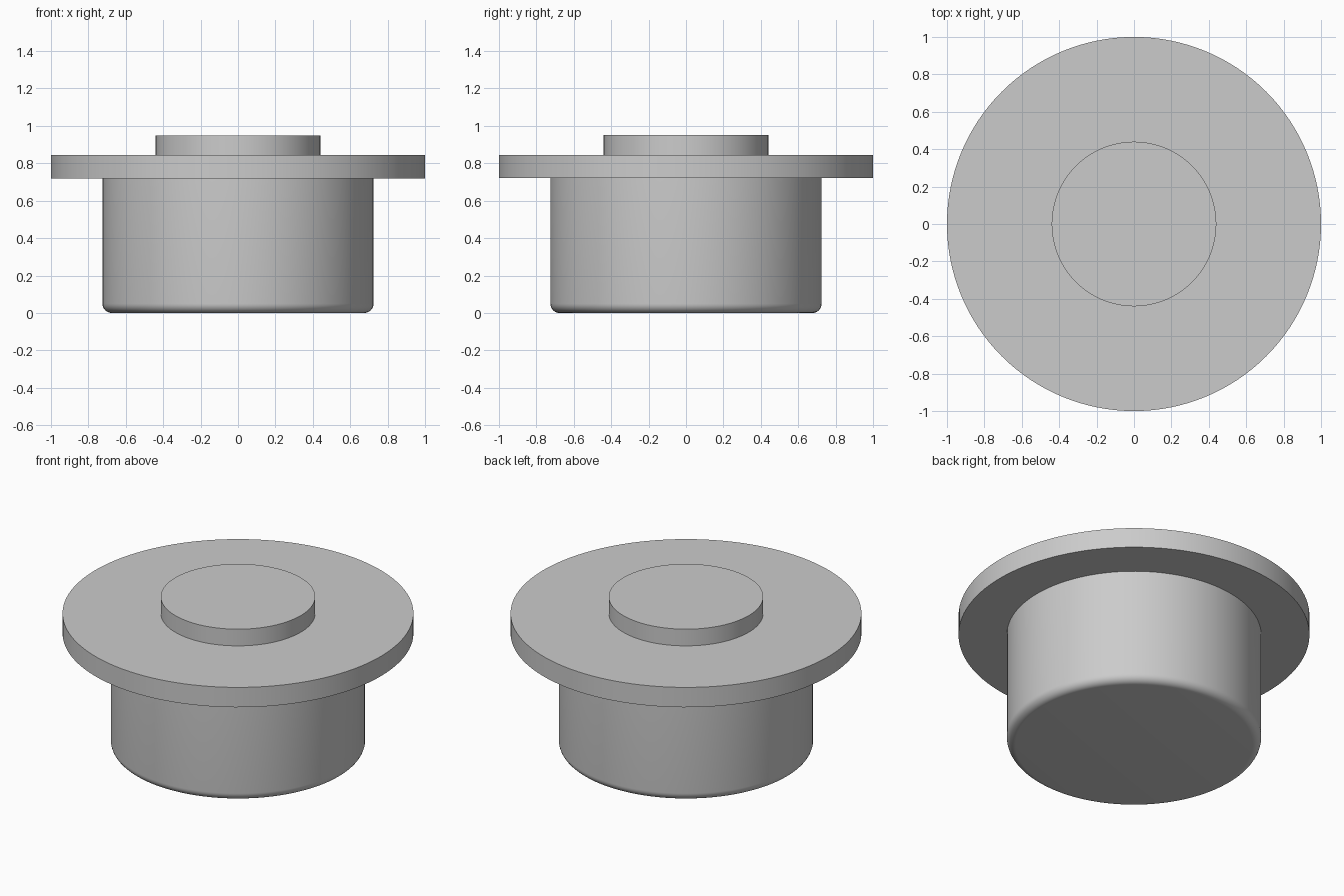
import bpy
import bmesh
import math

cube = bpy.data.objects.get("Cube")
if cube:
    bpy.data.objects.remove(cube, do_unlink=True)

SEGMENTS = 128
BODY_R, FLANGE_R, BOSS_R = 0.725, 1.0, 0.44
FLANGE_BOTTOM, FLANGE_TOP, BOSS_TOP = 0.72, 0.845, 0.95
FILLET = 0.05

# Plain grey material
grey = bpy.data.materials.new("plain_grey")
grey.use_nodes = True
colour = (0.6, 0.6, 0.6, 1.0)
grey.diffuse_color = colour
grey.node_tree.nodes["Principled BSDF"].inputs["Base Color"].default_value = colour


def lathe(name, profile, material):
    """Turn a profile of (radius, height) rings into a closed solid."""
    bm = bmesh.new()
    rings = []
    for r, z in profile:
        angles = [2 * math.pi * i / SEGMENTS for i in range(SEGMENTS)]
        rings.append([bm.verts.new((r * math.cos(a), r * math.sin(a), z)) for a in angles])
    for low, high in zip(rings, rings[1:]):
        for i in range(SEGMENTS):
            j = (i + 1) % SEGMENTS
            bm.faces.new((low[i], low[j], high[j], high[i]))
    bm.faces.new(reversed(rings[0]))
    bm.faces.new(rings[-1])
    mesh = bpy.data.meshes.new(name)
    bm.to_mesh(mesh)
    bm.free()
    mesh.materials.append(material)
    obj = bpy.data.objects.new(name, mesh)
    bpy.context.collection.objects.link(obj)
    bpy.ops.object.select_all(action="DESELECT")
    obj.select_set(True)
    bpy.context.view_layer.objects.active = obj
    bpy.ops.object.shade_smooth_by_angle(angle=math.radians(30))
    return obj


# Rounded lower edge of the body
steps = 8
profile = []
for k in range(steps + 1):
    a = math.pi / 2 * k / steps
    profile.append((BODY_R - FILLET + FILLET * math.sin(a), FILLET - FILLET * math.cos(a)))

# Body wall, wide flange, then the small raised boss on top
profile += [
    (BODY_R, FLANGE_BOTTOM),
    (FLANGE_R, FLANGE_BOTTOM),
    (FLANGE_R, FLANGE_TOP),
    (BOSS_R, FLANGE_TOP),
    (BOSS_R, BOSS_TOP),
]
lathe("flanged_plug", profile, grey)
